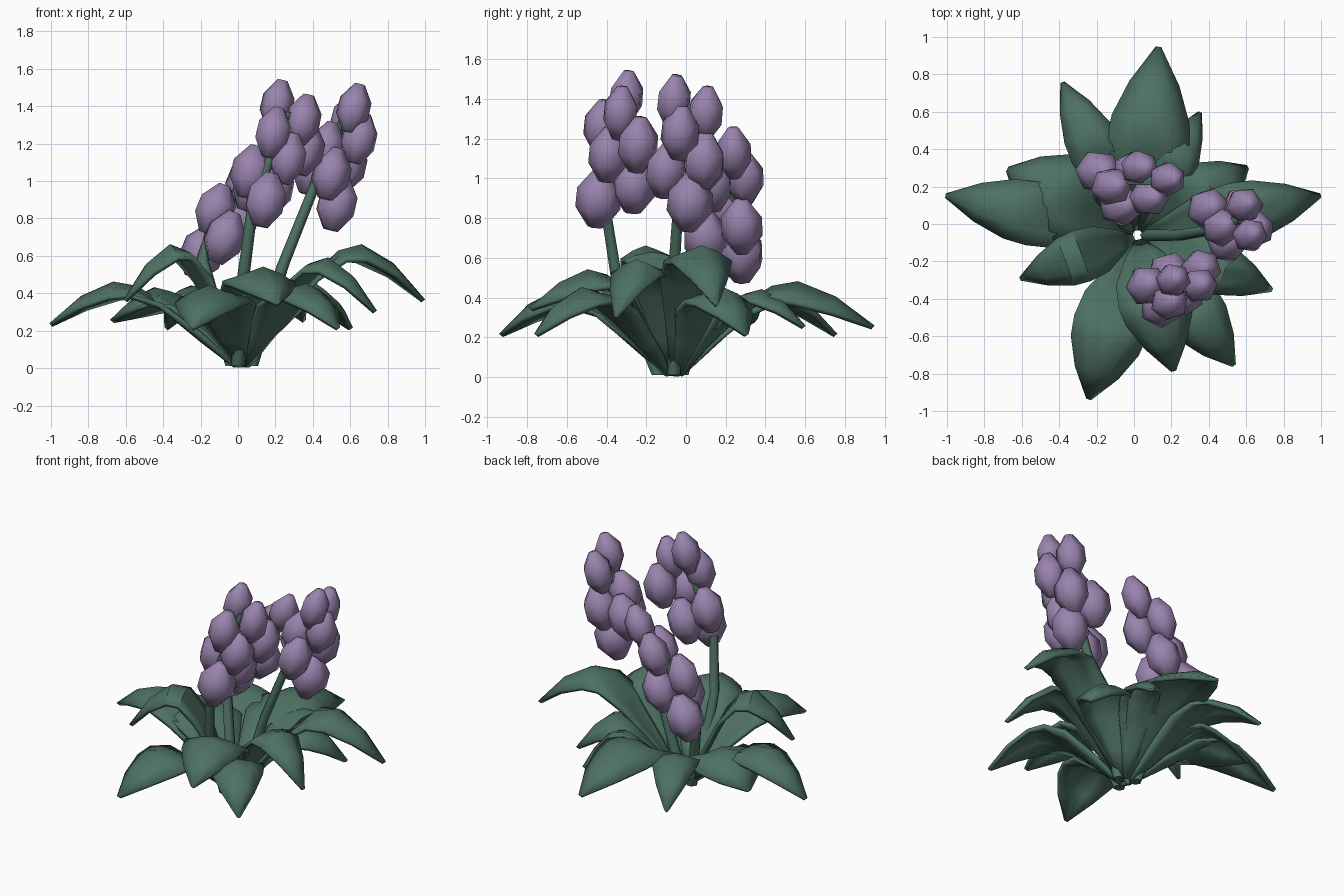
import bpy, bmesh, math
from mathutils import Vector

old = bpy.data.objects.get("Cube")
if old:
    bpy.data.objects.remove(old, do_unlink=True)


def material(name, rgb):
    m = bpy.data.materials.new(name)
    m.use_nodes = True
    m.diffuse_color = (*rgb, 1)
    bsdf = m.node_tree.nodes["Principled BSDF"]
    bsdf.inputs["Base Color"].default_value = (*rgb, 1)
    bsdf.inputs["Roughness"].default_value = 0.9
    return m


GREEN = material("leaf green", (0.075, 0.165, 0.125))
PURPLE = material("petal purple", (0.32, 0.23, 0.42))
CROWN = Vector((0.02, -0.06, 0))


def finish(bm, name, mat, angle=40):
    bmesh.ops.recalc_face_normals(bm, faces=bm.faces)
    mesh = bpy.data.meshes.new(name)
    bm.to_mesh(mesh)
    bm.free()
    mesh.materials.append(mat)
    ob = bpy.data.objects.new(name, mesh)
    bpy.context.collection.objects.link(ob)
    bpy.ops.object.select_all(action='DESELECT')
    ob.select_set(True)
    bpy.context.view_layer.objects.active = ob
    bpy.ops.object.shade_smooth_by_angle(angle=math.radians(angle))
    return ob


def skin(bm, rings, closed):
    # Bridge consecutive rows of vertices with quads
    for a, b in zip(rings, rings[1:]):
        n = len(a)
        for i in range(n if closed else n - 1):
            j = (i + 1) % n
            bm.faces.new((a[i], a[j], b[j], b[i]))


# Leaf stations: distance along, height share of peak, width share, edge lift
RISE = [(0, 0, .13, .3), (.18, .31, .5, .45), (.38, .69, .93, .15), (.54, .95, 1, -.25),
        (.66, 1, .92, -.5)]
# Drooping end: distance along, height share between tip and peak, width, lift
DROOP = [(.83, .66, .58, -.6), (1, 0, .04, 0)]


def leaf(name, x, y, tip_z, peak, width, bend):
    tip = Vector((x, y, 0))
    out = (tip - CROWN).normalized()
    start = CROWN + out * 0.035
    side = Vector((-out.y, out.x, 0))
    profile = [(t, 0.012 + (peak - 0.012) * h, w, k) for t, h, w, k in RISE]
    profile += [(t, tip_z + (peak - tip_z) * h, w, k) for t, h, w, k in DROOP]
    bm = bmesh.new()
    rows = []
    for t, z, w, lift in profile:
        mid = start.lerp(tip, t ** bend)
        half = width / 2 * w
        rows.append([bm.verts.new(mid + side * u * half
                                  + Vector((0, 0, z + abs(u) ** 1.4 * lift * half)))
                     for u in (-1, -.5, 0, .5, 1)])
    skin(bm, rows, False)
    ob = finish(bm, name, GREEN)
    mod = ob.modifiers.new("thickness", 'SOLIDIFY')
    mod.thickness = 0.026
    mod.offset = 0


# Tip x, tip y, tip height, peak height, width, bend (above 1 arches nearer the crown)
LEAVES = {
    "back": (.13, .94, .25, .47, .44, 1.2),
    "back_right": (-.38, .75, .21, .43, .28, 1),
    "right_back": (-.67, .29, .25, .42, .46, 1),
    "right": (-1.0, .15, .23, .45, .34, 1),
    "right_front": (-.60, -.29, .36, .65, .28, 1.25),
    "front_right": (-.24, -.93, .21, .43, .40, 1),
    "front": (.21, -.78, .34, .53, .39, 1.3),
    "front_left": (.53, -.75, .21, .44, .33, 1),
    "left_front": (.73, -.35, .30, .58, .29, 1.1),
    "left": (.99, .15, .36, .65, .33, 1.05),
    "left_back": (.60, .30, .21, .44, .35, 1),
    "back_left": (.35, .59, .25, .43, .24, 1),
}
for key, spec in LEAVES.items():
    leaf(key + "_leaf", *spec)


# Six-sided tapering stems that follow a leaning path
def stem(name, points):
    bm = bmesh.new()
    rings = []
    for k, p in enumerate(points):
        r = 0.037 - 0.004 * k
        rings.append([bm.verts.new(Vector(p) + Vector((r * math.cos(a), r * math.sin(a), 0)))
                      for a in (i * math.tau / 6 for i in range(6))])
    skin(bm, rings, True)
    bm.faces.new(rings[0])
    bm.faces.new(rings[-1])
    finish(bm, name, GREEN, 65)


# Faceted egg-shaped floret aligned to an axis
EGG = [(-.5, .4), (-.17, 1), (.17, .98), (.5, .32)]


def floret(name, centre, radius, height, axis, turn):
    rot = axis.to_track_quat('Z', 'Y')
    bm = bmesh.new()
    rings = []
    for h, r in EGG:
        ring = []
        for i in range(6):
            a = turn + i * math.tau / 6
            local = Vector((radius * r * math.cos(a), radius * r * math.sin(a), h * height))
            ring.append(bm.verts.new(Vector(centre) + rot @ local))
        rings.append(ring)
    skin(bm, rings, True)
    bm.faces.new(rings[0])
    bm.faces.new(rings[-1])
    finish(bm, name, PURPLE, 75)


# Each flower: stem path, then floret centres from the top down
FLOWERS = {
    "left": ([(.07, -.06, .01), (.24, -.06, .55), (.42, -.03, 1), (.57, .03, 1.34)],
             [(.62, -.06, 1.39), (.59, .1, 1.33), (.65, -.03, 1.23), (.47, -.02, 1.18),
              (.5, -.1, 1.04), (.58, .09, 1.09), (.40, .08, 1.07), (.53, .02, .88)]),
    "front": ([(.0, -.14, .01), (.03, -.35, .5), (.08, -.41, .88), (.27, -.34, 1.37)],
              [(.21, -.30, 1.41), (.35, -.33, 1.33), (.19, -.42, 1.26), (.27, -.39, 1.12),
               (.36, -.24, 1.17), (.07, -.33, 1.05), (.19, -.26, .97), (.15, -.44, .9)]),
    "back": ([(-.03, -.02, .01), (-.19, .15, .58), (-.13, .24, .78), (.12, .23, 1.12)],
             [(.18, .24, 1.13), (.03, .30, 1.0), (.08, .14, .97), (-.12, .2, .85),
              (.0, .28, .76), (-.07, .1, .7), (-.19, .28, .62)]),
}
for key, (path, centres) in FLOWERS.items():
    stem(key + "_stem", path)
    lean = (Vector(path[-1]) - Vector(path[-2])).normalized()
    axis = (lean * .7 + Vector((0, 0, .5))).normalized()
    for i, c in enumerate(centres):
        size = i / (len(centres) - 1)
        floret(f"{key}_floret_{i + 1}", c, .088 + .026 * size, .265 + .027 * size,
               axis, i * 1.3)
